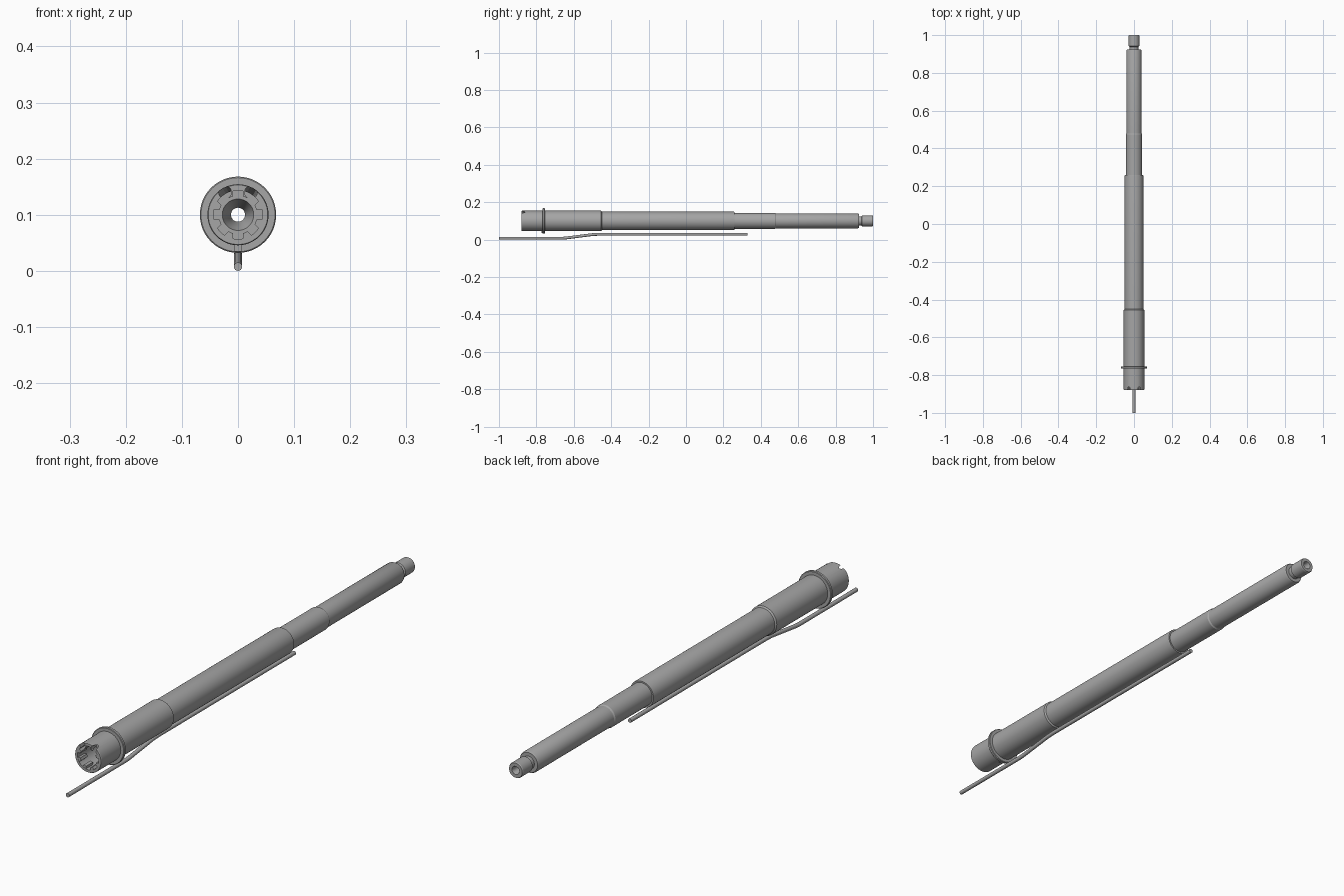
import bpy, bmesh
from math import sin, cos, pi, radians
from mathutils import Vector, Matrix

AXIS_Z = 0.10
SIDES = 48

cube = bpy.data.objects.get("Cube")
if cube:
    bpy.data.objects.remove(cube, do_unlink=True)

steel = bpy.data.materials.new("grey steel")
steel.use_nodes = True
steel.diffuse_color = (0.38, 0.38, 0.38, 1)
steel.node_tree.nodes["Principled BSDF"].inputs["Base Color"].default_value = (0.38, 0.38, 0.38, 1)


def finish(name, bm, smooth=True):
    bmesh.ops.recalc_face_normals(bm, faces=bm.faces[:])
    mesh = bpy.data.meshes.new(name)
    bm.to_mesh(mesh)
    bm.free()
    obj = bpy.data.objects.new(name, mesh)
    bpy.context.collection.objects.link(obj)
    mesh.materials.append(steel)
    if smooth:
        activate(obj)
        bpy.ops.object.shade_smooth_by_angle(angle=radians(25))
    return obj


def activate(obj):
    bpy.ops.object.select_all(action='DESELECT')
    obj.select_set(True)
    bpy.context.view_layer.objects.active = obj


def polar(r, angle, y):
    return Vector((r * cos(angle), y, AXIS_Z + r * sin(angle)))


def lathe(name, profile):
    """Turn a closed (y, radius) outline around the bore axis."""
    bm = bmesh.new()
    rings = [[bm.verts.new(polar(r, 2 * pi * i / SIDES, y)) for i in range(SIDES)]
             for y, r in profile]
    for a, b in zip(rings, rings[1:] + rings[:1]):
        for i in range(SIDES):
            j = (i + 1) % SIDES
            bm.faces.new((a[i], a[j], b[j], b[i]))
    return finish(name, bm)


# Stepped barrel with muzzle shank, through bore and chamber cone
lathe("barrel", [
    (-0.77, 0.052), (-0.46, 0.0545), (-0.455, 0.0545), (-0.45, 0.0495),
    (0.255, 0.0495), (0.26, 0.0485), (0.26, 0.043), (0.475, 0.043),
    (0.48, 0.040), (0.917, 0.040), (0.924, 0.037), (0.924, 0.024),
    (0.938, 0.024), (0.942, 0.029), (0.996, 0.029), (1.0, 0.027),
    (1.0, 0.015), (0.994, 0.0125), (-0.72, 0.0125), (-0.755, 0.023),
    (-0.77, 0.028)])
lathe("barrel_shoulder", [(-0.755, 0.04), (-0.755, 0.0545), (-0.457, 0.0545), (-0.457, 0.04)])

# Collar around the breech
lathe("flange", [(-0.766, 0.05), (-0.766, 0.066), (-0.764, 0.068), (-0.756, 0.068),
                 (-0.754, 0.066), (-0.754, 0.05)])

# Hollow breech sleeve
sleeve = lathe("breech_sleeve", [(-0.88, 0.0435), (-0.88, 0.053), (-0.877, 0.0545),
                                 (-0.76, 0.0545), (-0.76, 0.0435)])

# Locking lugs, with slots on every eighth of a turn
bm = bmesh.new()
for k in range(8):
    mid = radians(22.5 + 45 * k)
    arcs = []
    for i in range(5):
        t = i / 4 * 2 - 1
        inner, outer = mid + t * radians(8), mid + t * radians(11)
        arcs.append([bm.verts.new(polar(r, a, y)) for r, a, y in (
            (0.034, inner, -0.879), (0.045, outer, -0.879),
            (0.045, outer, -0.84), (0.034, inner, -0.84))])
    for a, b in zip(arcs, arcs[1:]):
        for i in range(4):
            j = (i + 1) % 4
            bm.faces.new((a[i], a[j], b[j], b[i]))
    bm.faces.new(arcs[0])
    bm.faces.new(arcs[-1])
lugs = finish("locking_lugs", bm)

# Two feed ramps cut through the upper lip
for side in (-1, 1):
    angle = pi / 2 + side * radians(30)
    start, end = polar(0.050, angle, -0.90), polar(0.028, angle, -0.775)
    direction = end - start
    bm = bmesh.new()
    turn = direction.to_track_quat('Z', 'Y').to_matrix().to_4x4()
    bmesh.ops.create_cone(bm, cap_ends=True, segments=12, radius1=0.0115, radius2=0.0115,
                          depth=direction.length,
                          matrix=Matrix.Translation((start + end) / 2) @ turn)
    cutter = finish("ramp_cutter", bm, False)
    cutter.hide_render = True
    for part in (sleeve, lugs):
        activate(part)
        cut = part.modifiers.new("feed ramp", 'BOOLEAN')
        cut.operation = 'DIFFERENCE'
        cut.solver = 'EXACT'
        cut.object = cutter
        bpy.ops.object.modifier_move_to_index(modifier=cut.name, index=0)
        bpy.ops.object.modifier_apply(modifier=cut.name)
    bpy.data.objects.remove(cutter, do_unlink=True)

# Index pin in front of the collar
bm = bmesh.new()
bmesh.ops.create_cube(bm, size=1, matrix=Matrix.Translation((0, -0.765, 0.042))
                      @ Matrix.Diagonal((0.013, 0.016, 0.015, 1)))
finish("index_pin", bm)

# Thin tube below the barrel, with a shallow dogleg
bm = bmesh.new()
rings = []
for y, z in ((-1, 0.0075), (-0.66, 0.0075), (-0.64, 0.009), (-0.50, 0.027),
             (-0.47, 0.0285), (0.33, 0.0285)):
    rings.append([bm.verts.new((0.0075 * cos(2 * pi * i / 16), y,
                                z + 0.0075 * sin(2 * pi * i / 16))) for i in range(16)])
for a, b in zip(rings, rings[1:]):
    for i in range(16):
        j = (i + 1) % 16
        bm.faces.new((a[i], a[j], b[j], b[i]))
bm.faces.new(rings[0])
bm.faces.new(rings[-1])
finish("gas_tube", bm)
